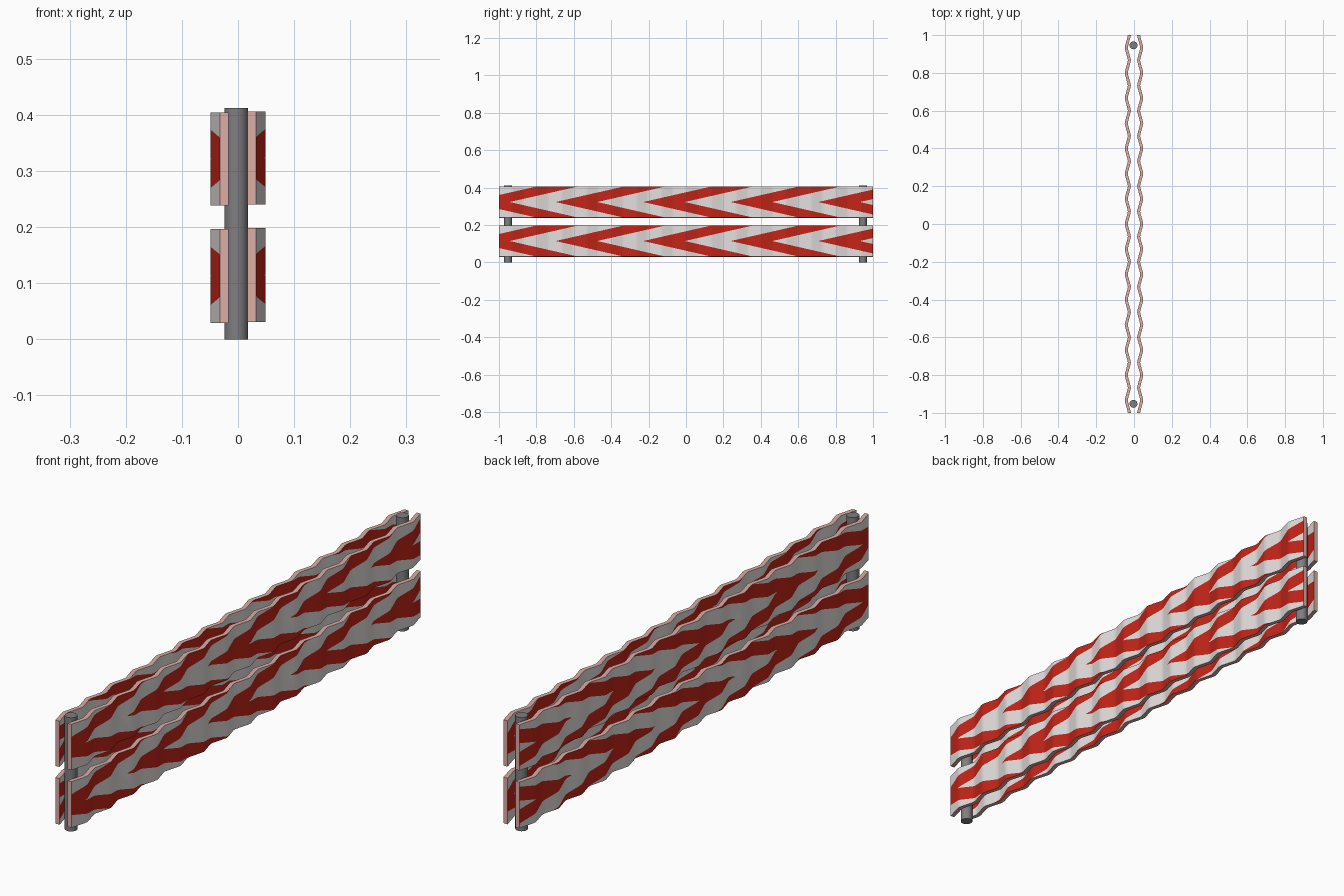
import bpy, bmesh, math
from mathutils import Vector

if "Cube" in bpy.data.objects:
    bpy.data.objects.remove(bpy.data.objects["Cube"])


def material(name, rgb):
    m = bpy.data.materials.new(name)
    m.diffuse_color = (*rgb, 1)
    m.use_nodes = True
    m.node_tree.nodes["Principled BSDF"].inputs["Base Color"].default_value = m.diffuse_color
    return m


WHITE = material("off_white", (0.77, 0.73, 0.72))
RED = material("warning_red", (0.55, 0.018, 0.009))
PINK = material("edge_pink", (0.72, 0.42, 0.39))
GREY = material("post_grey", (0.21, 0.21, 0.22))

WAVES = 15               # corrugations along the board
PERIOD = 0.468           # chevron spacing
RED_TIP = -1.165         # first chevron tip
RED_WIDTH = 0.222
SLOPE = 0.083 / 0.365    # chevron rise per unit of length
THICK = 0.016


def finish(name, bm, mats, angle):
    me = bpy.data.meshes.new(name)
    bm.to_mesh(me)
    bm.free()
    for m in mats:
        me.materials.append(m)
    ob = bpy.data.objects.new(name, me)
    bpy.context.collection.objects.link(ob)
    bpy.ops.object.select_all(action='DESELECT')
    ob.select_set(True)
    bpy.context.view_layer.objects.active = ob
    bpy.ops.object.shade_smooth_by_angle(angle=math.radians(angle))
    return ob


def board(name, side, z0, z1, outer_dir, inner_dir):
    mid = (z0 + z1) / 2
    step = 2 / WAVES
    # rounded zigzag profile: inner crest at the ends, outer crest between
    line = []
    for i in range(WAVES):
        for t, w in ((0, 0), (0.08, 0.12), (0.42, 0.88), (0.5, 1), (0.58, 0.88), (0.92, 0.12)):
            line.append((-1 + (i + t) * step, w * 0.0165))
    line.append((1, 0))
    bm = bmesh.new()
    rings = []
    for y, w in line:
        inner, outer = side * (0.0165 + w), side * (0.0165 + THICK + w)
        rings.append([bm.verts.new((x, y, z)) for x, z in
                      ((inner, z0), (outer, z0), (outer, z1), (inner, z1))])
    for a, b in zip(rings, rings[1:]):
        for k in range(4):
            n = (k + 1) % 4
            bm.faces.new((a[k], a[n], b[n], b[k]))
    bm.faces.new(rings[0])
    bm.faces.new(rings[-1])
    bmesh.ops.recalc_face_normals(bm, faces=bm.faces)

    # cut the chevron outlines into the upper and lower half of each broad face
    bmesh.ops.bisect_plane(bm, geom=bm.verts[:] + bm.edges[:] + bm.faces[:],
                           plane_co=(0, 0, mid), plane_no=(0, 0, 1))
    for facing, d in ((side, outer_dir), (-side, inner_dir)):
        for s in (1, -1):
            for k in range(5):
                for tip in (RED_TIP, RED_TIP + RED_WIDTH):
                    bm.normal_update()
                    faces = [f for f in bm.faces if f.normal.x * facing > 0.7
                             and (f.calc_center_median().z - mid) * s > 1e-5]
                    edges = {e for f in faces for e in f.edges}
                    verts = {v for f in faces for v in f.verts}
                    bmesh.ops.bisect_plane(bm, geom=list(verts) + list(edges) + faces, dist=1e-6,
                                           plane_co=(0, d * (tip + k * PERIOD), mid),
                                           plane_no=Vector((0, -s * d * SLOPE, 1)).normalized())
    # stripes by chevron position, thin rims in pink
    bm.normal_update()
    for f in bm.faces:
        c = f.calc_center_median()
        if abs(f.normal.x) < 0.7:
            f.material_index = 2
        else:
            d = outer_dir if f.normal.x * side > 0 else inner_dir
            phase = (d * c.y - abs(c.z - mid) / SLOPE - RED_TIP) % PERIOD
            f.material_index = 1 if phase < RED_WIDTH else 0
    finish(name, bm, (WHITE, RED, PINK), 40)


# corrugated warning boards, two on each side
for label, side, dz in (("right", 1, 0), ("left", -1, -0.0015)):
    board(label + "_lower_board", side, 0.031 + dz, 0.198 + dz, 1, -1)
    board(label + "_upper_board", side, 0.240 + dz, 0.406 + dz, 1, -1)

# round posts between the boards
for label, y in (("front_post", -0.952), ("back_post", 0.946)):
    bm = bmesh.new()
    bmesh.ops.create_cone(bm, cap_ends=True, segments=24, radius1=0.021, radius2=0.021, depth=0.412)
    bmesh.ops.translate(bm, verts=bm.verts, vec=(-0.003, y, 0.206))
    finish(label, bm, (GREY,), 40)
